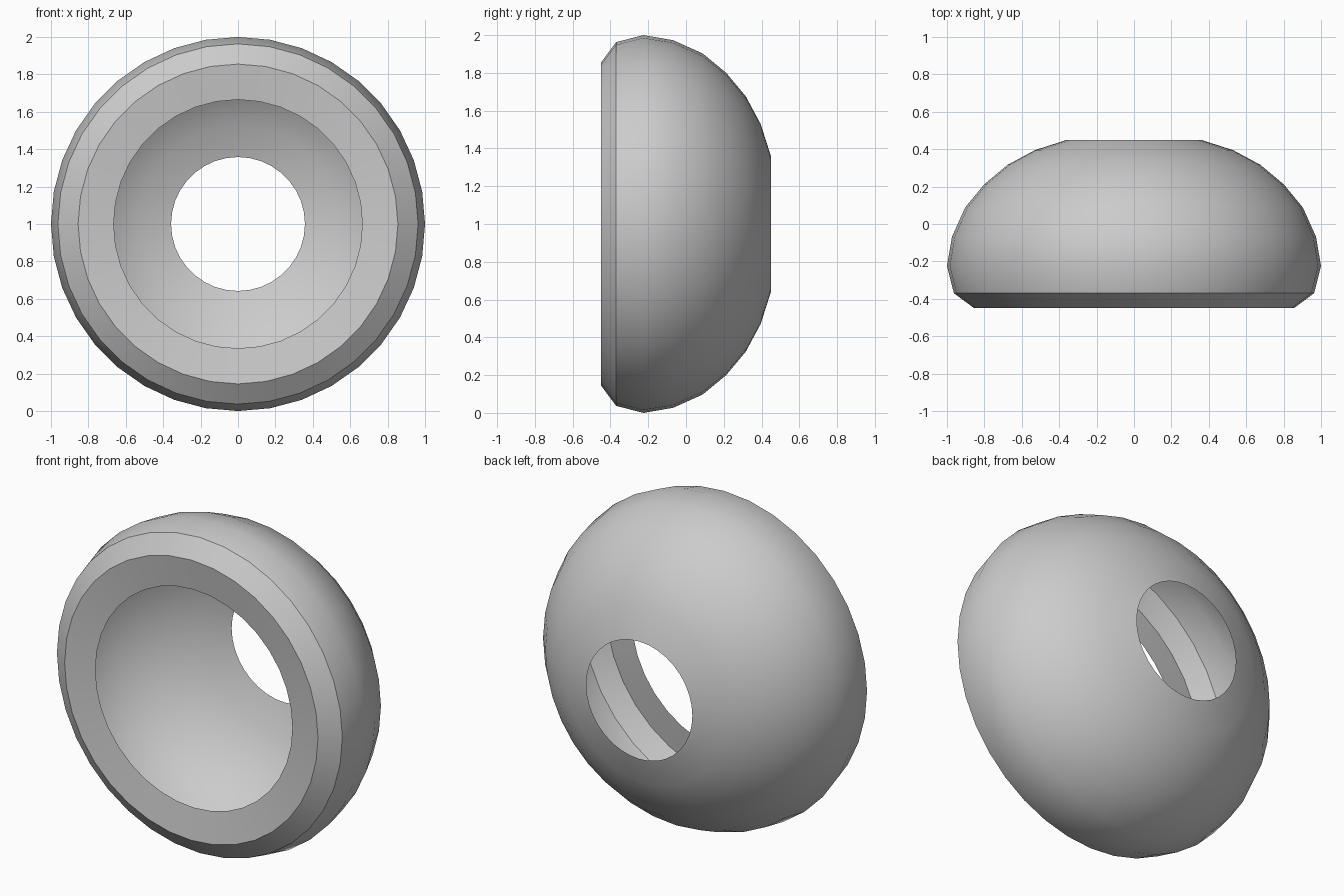
import bpy, bmesh, math

if "Cube" in bpy.data.objects:
    bpy.data.objects.remove(bpy.data.objects["Cube"])

SEGMENTS = 36

# Half profile of the shell: (radius, y), from the back hole round to the front lip
PROFILE = [
    (0.358, 0.45), (0.53, 0.395), (0.675, 0.317), (0.80, 0.213),
    (0.903, 0.088), (0.973, -0.068), (1.0, -0.225), (0.963, -0.37),  # dome
    (0.855, -0.45),                                                  # bevel
    (0.665, -0.425),                                                 # inward lip
]


def lathe(name, profile, segments, material):
    """Spin an open profile around the y axis into a thin shell."""
    bm = bmesh.new()
    rings = []
    for r, y in profile:
        angles = [2 * math.pi * i / segments for i in range(segments)]
        rings.append([bm.verts.new((r * math.sin(a), y, 1 + r * math.cos(a)))
                      for a in angles])
    for a, b in zip(rings, rings[1:]):
        for i in range(segments):
            j = (i + 1) % segments
            bm.faces.new((a[i], a[j], b[j], b[i]))
    bm.normal_update()
    # Make the outside of the dome face outward
    f = bm.faces[:][0]
    if f.normal.y < 0:
        bmesh.ops.reverse_faces(bm, faces=bm.faces[:])
    mesh = bpy.data.meshes.new(name)
    bm.to_mesh(mesh)
    bm.free()
    mesh.materials.append(material)
    obj = bpy.data.objects.new(name, mesh)
    bpy.context.collection.objects.link(obj)
    return obj


grey = bpy.data.materials.new("light_grey")
grey.diffuse_color = (0.6, 0.6, 0.6, 1)
grey.use_nodes = True
grey.node_tree.nodes["Principled BSDF"].inputs["Base Color"].default_value = grey.diffuse_color

shell = lathe("domed_ring_shell", PROFILE, SEGMENTS, grey)

# Smooth dome, crisp bevel and lip edges
bpy.context.view_layer.objects.active = shell
shell.select_set(True)
bpy.ops.object.shade_smooth_by_angle(angle=math.radians(30))
